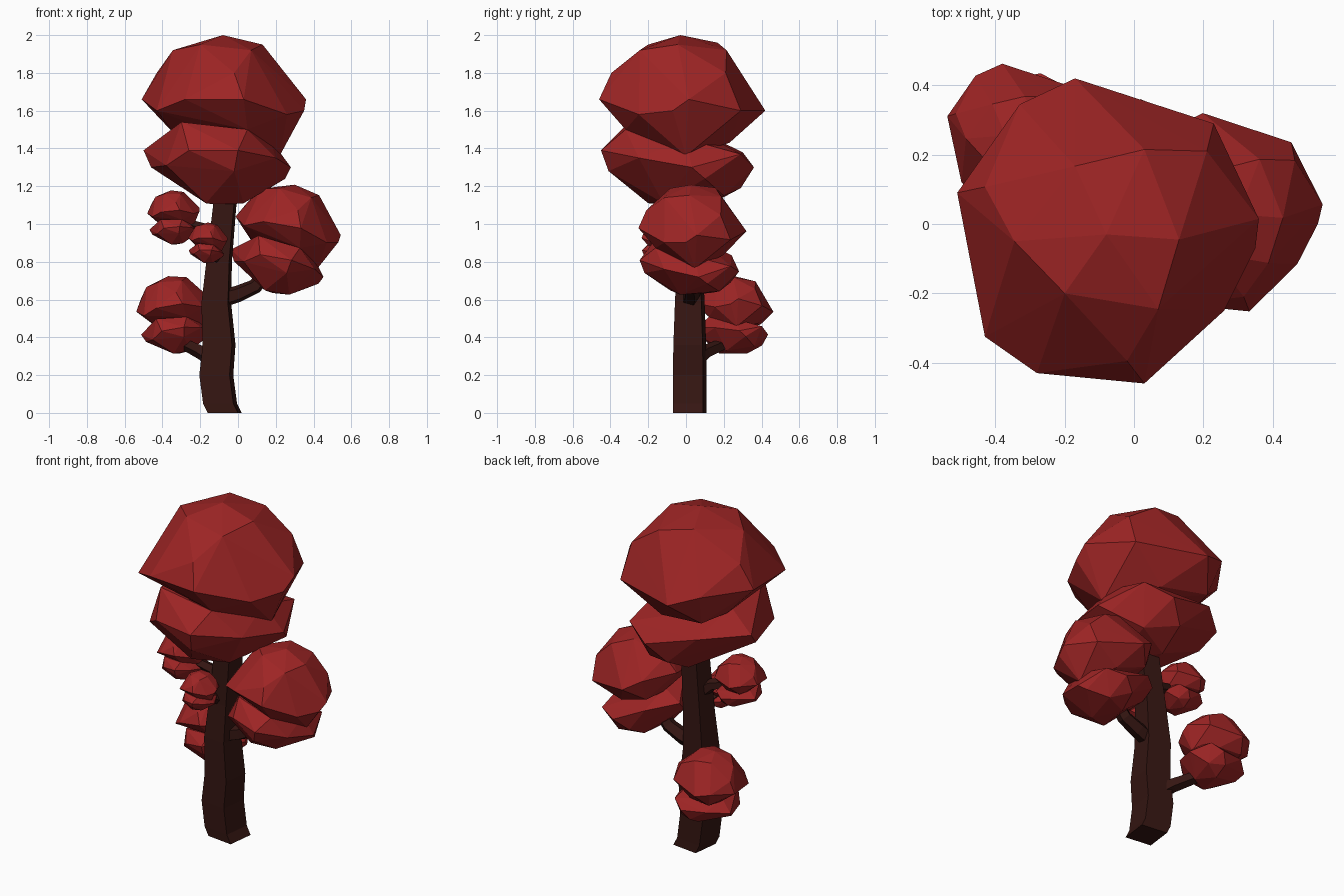
import bpy, bmesh, math
from mathutils import Vector, Matrix

if "Cube" in bpy.data.objects:
    bpy.data.objects.remove(bpy.data.objects["Cube"])


def material(name, rgb):
    m = bpy.data.materials.new(name)
    m.diffuse_color = (*rgb, 1)
    m.use_nodes = True
    m.node_tree.nodes["Principled BSDF"].inputs["Base Color"].default_value = m.diffuse_color
    return m


RED = material("red_leaves", (0.34, 0.018, 0.018))
BARK = material("dark_bark", (0.036, 0.008, 0.006))


def finish(bm, name, mat):
    bmesh.ops.recalc_face_normals(bm, faces=bm.faces)
    me = bpy.data.meshes.new(name)
    bm.to_mesh(me)
    bm.free()
    me.materials.append(mat)
    ob = bpy.data.objects.new(name, me)
    bpy.context.collection.objects.link(ob)
    return ob


def add_hull(bm, points):
    """Faceted convex lump around the points."""
    verts = [bm.verts.new(p) for p in points]
    res = bmesh.ops.convex_hull(bm, input=verts)
    junk = {v for v in res["geom_interior"] + res["geom_unused"]
            if isinstance(v, bmesh.types.BMVert)}
    bmesh.ops.delete(bm, geom=list(junk), context='VERTS')


# Leaf clump: a domed upper lump and a lower skirt meeting at a slanted waist
CENTRE = Vector((-0.08, -0.02, 1.55))
UPPER = [
    (-.08, -.03, 2.0), (.13, -.045, 1.95), (-.17, .167, 1.96), (-.2, -.2, 1.95),
    (.03, .215, 1.92), (.07, -.245, 1.92), (-.345, -.05, 1.92),
    (.21, .21, 1.8), (-.43, .107, 1.8), (-.02, -.395, 1.8),
    (-.51, .09, 1.66), (-.28, -.43, 1.66), (.03, -.46, 1.66), (.36, .015, 1.66),
    (-.33, .345, 1.66), (-.17, .42, 1.6), (.23, .29, 1.6), (.35, -.07, 1.6),
    (-.43, -.325, 1.6), (.26, -.25, 1.58),
    (-.34, .1, 1.48), (-.29, .27, 1.47), (.05, -.32, 1.5),
    (.22, .0, 1.36), (0, .23, 1.43)]
LOWER = [
    (-.33, .05, 1.5), (-.3, -.3, 1.54), (.05, -.32, 1.5), (.17, .0, 1.45),
    (-.5, .1, 1.39), (-.26, -.4, 1.39), (.0, -.45, 1.39), (-.28, .3, 1.38),
    (-.46, 0, 1.3), (-.38, -.29, 1.31), (.2, -.25, 1.35), (.28, .03, 1.3),
    (.02, .36, 1.3), (.17, .29, 1.37), (-.02, -.41, 1.28), (.25, .1, 1.24),
    (-.08, .29, 1.19), (-.17, -.2, 1.11), (.03, -.12, 1.11), (.1, .2, 1.15),
    (-.1, .12, 1.1)]


def leaf_clump(name, centre, scale, tilt):
    bm = bmesh.new()
    for pts in (UPPER, LOWER):
        add_hull(bm, [Vector(p) - CENTRE for p in pts])
    mat = (Matrix.Translation(centre) @ Matrix.Rotation(math.radians(tilt), 4, 'Y')
           @ Matrix.Scale(scale, 4))
    bmesh.ops.transform(bm, matrix=mat, verts=bm.verts)
    return finish(bm, name, RED)


leaf_clump("crown", CENTRE, 1.0, 0)
leaf_clump("right_clump", (.25, .034, .92), .65, 10)
leaf_clump("low_left_clump", (-.335, .26, .52), .46, -10)
leaf_clump("small_left_clump", (-.34, -.02, 1.035), .32, -6)
leaf_clump("tiny_front_clump", (-.16, -.13, .9), .24, 0)


def limb(name, path, sides=5, spin=0.0, upright=False):
    """Faceted tapering tube through (x, y, z, radius) stations."""
    bm = bmesh.new()
    pts = [Vector(p[:3]) for p in path]
    rings = []
    for i, p in enumerate(pts):
        d = pts[min(i + 1, len(pts) - 1)] - pts[max(i - 1, 0)]
        rot = Matrix.Identity(3) if upright else d.to_track_quat('Z', 'Y').to_matrix()
        ring = []
        for k in range(sides):
            a = spin + k * math.tau / sides
            off = Vector((math.cos(a), math.sin(a), 0)) * path[i][3]
            ring.append(bm.verts.new(p + rot @ off))
        rings.append(ring)
    for a, b in zip(rings, rings[1:]):
        for k in range(sides):
            j = (k + 1) % sides
            bm.faces.new((a[k], a[j], b[j], b[k]))
    bm.faces.new(rings[0][::-1])
    bm.faces.new(rings[-1])
    return finish(bm, name, BARK)


# Bent four-sided trunk
limb("trunk", [
    (-.07, .02, 0, .114), (-.095, .02, .05, .114), (-.115, .02, .2, .114),
    (-.1, .02, .36, .11), (-.115, .02, .58, .1), (-.1, .02, .8, .086),
    (-.07, .01, 1.1, .078), (-.07, 0, 1.3, .07)],
    sides=4, spin=math.radians(38), upright=True)

# Branches running into the clumps
limb("right_branch", [(-.1, .02, .6, .05), (0, .03, .63, .046),
                      (.09, .03, .67, .042), (.2, .03, .8, .034)])
limb("low_left_branch", [(-.12, .04, .27, .045), (-.19, .1, .32, .04),
                         (-.27, .19, .36, .036), (-.33, .25, .48, .028)])
limb("small_left_branch", [(-.09, .01, .9, .04), (-.17, 0, .97, .034),
                           (-.24, -.01, .99, .03), (-.33, -.02, 1.03, .022)])
limb("tiny_front_branch", [(-.1, .01, .8, .032), (-.13, -.06, .84, .026),
                           (-.16, -.12, .9, .018)])
